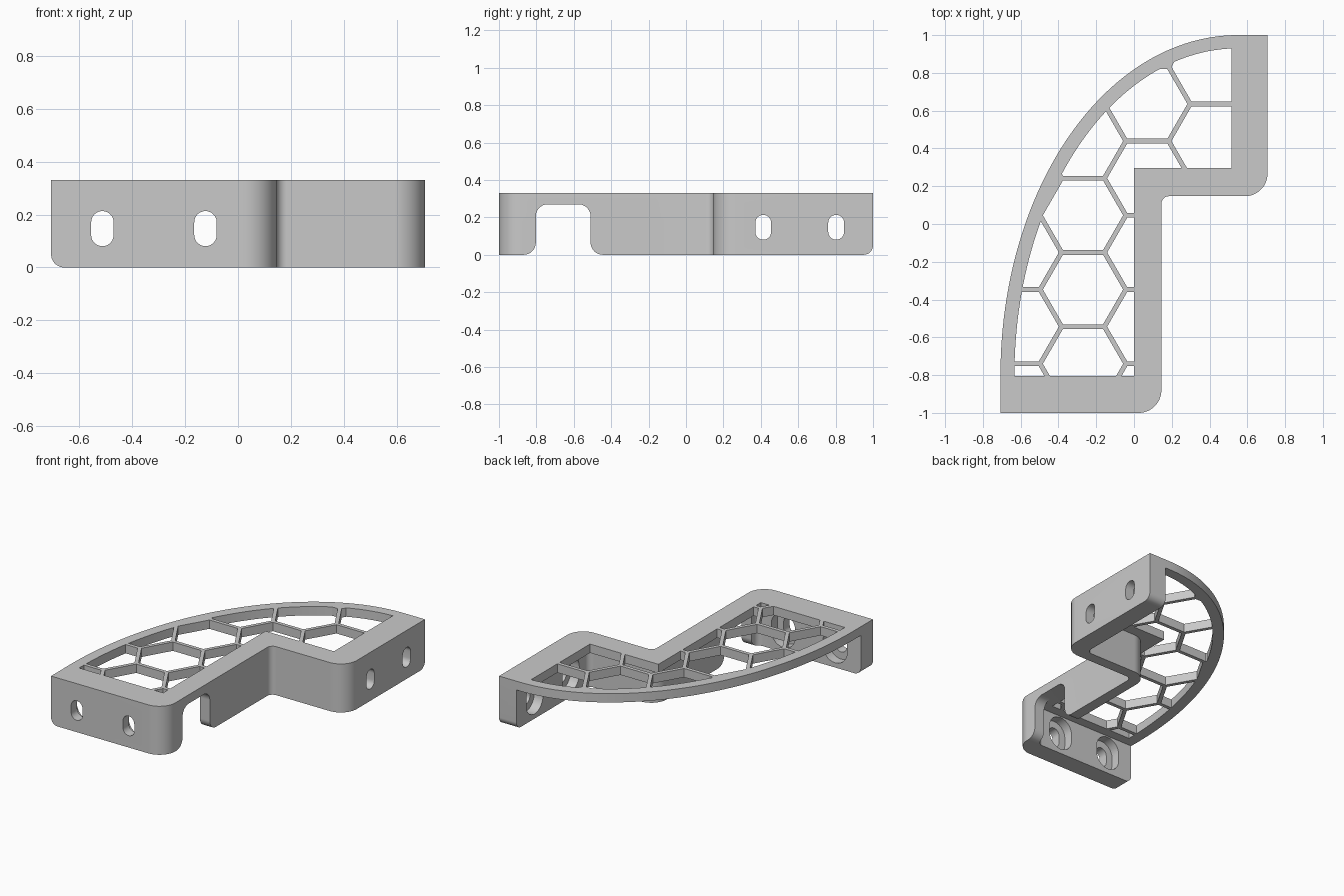
import bpy, bmesh
from math import sin, cos, pi, sqrt, radians

if "Cube" in bpy.data.objects:
    bpy.data.objects.remove(bpy.data.objects["Cube"])

HEIGHT, PLATE_Z = 0.33, 0.27
MOUNT_WALL, SIDE_WALL = 0.13, 0.075
HALF_X, STEP_X, STEP_Y = 0.707, 0.145, 0.147
CURVE_X, CURVE_Y = 0.55, -0.8


def arc(cx, cy, rx, ry, start, end, steps=14):
    """Points along an elliptical arc, angles in degrees."""
    angles = [radians(start + (end - start) * i / steps) for i in range(steps + 1)]
    return [(cx + rx * cos(a), cy + ry * sin(a)) for a in angles]


def prism(name, outlines, low, high, axis="z"):
    """Extrude closed outlines along an axis into one object."""
    place = {"x": lambda a, b, h: (h, a, b),
             "y": lambda a, b, h: (a, h, b),
             "z": lambda a, b, h: (a, b, h)}[axis]
    bm = bmesh.new()
    for outline in outlines:
        bottom = [bm.verts.new(place(a, b, low)) for a, b in outline]
        top = [bm.verts.new(place(a, b, high)) for a, b in outline]
        bm.faces.new(bottom)
        bm.faces.new(top)
        n = len(outline)
        for i in range(n):
            j = (i + 1) % n
            bm.faces.new((bottom[i], bottom[j], top[j], top[i]))
    bmesh.ops.recalc_face_normals(bm, faces=bm.faces)
    mesh = bpy.data.meshes.new(name)
    bm.to_mesh(mesh)
    bm.free()
    obj = bpy.data.objects.new(name, mesh)
    bpy.context.collection.objects.link(obj)
    return obj


def combine(target, cutter, operation="DIFFERENCE"):
    """Apply a boolean and discard the cutter."""
    mod = target.modifiers.new("cut", "BOOLEAN")
    mod.operation, mod.solver, mod.object = operation, "EXACT", cutter
    bpy.context.view_layer.objects.active = target
    bpy.ops.object.modifier_apply(modifier=mod.name)
    bpy.data.objects.remove(cutter)


def slot(cx, cz, width, height):
    """Upright slot with round ends."""
    r, d = width / 2, (height - width) / 2
    return arc(cx, cz + d, r, r, 0, 180) + arc(cx, cz - d, r, r, 180, 360)


# Solid outline: stepped front and right sides, curved back left
ROUND, FILLET = 0.12, 0.04
outer = [(-HALF_X, -1)]
outer += arc(STEP_X - ROUND, -1 + ROUND, ROUND, ROUND, -90, 0)
outer += arc(STEP_X + FILLET, STEP_Y - FILLET, FILLET, FILLET, 180, 90)
outer += arc(HALF_X - ROUND, STEP_Y + ROUND, ROUND, ROUND, -90, 0)
outer += [(HALF_X, 1)]
outer += arc(CURVE_X, CURVE_Y, CURVE_X + HALF_X, 1 - CURVE_Y, 90, 180, 56)
bracket = prism("bracket", [outer], 0, HEIGHT)

# Hollow below the top plate: thick mounting walls, thin walls between them
front_y, right_x = -1 + MOUNT_WALL, HALF_X - MOUNT_WALL
side_x, middle_y = STEP_X - SIDE_WALL, STEP_Y + SIDE_WALL
r, bend = 0.04, FILLET + SIDE_WALL
hollow = [(-1, front_y)]
hollow += arc(side_x - r, front_y + r, r, r, -90, 0)
hollow += arc(side_x + bend, middle_y - bend, bend, bend, 180, 90)
hollow += arc(right_x - r, middle_y + r, r, r, -90, 0)
hollow += [(right_x, 1.2), (-1, 1.2)]
combine(bracket, prism("hollow", [hollow], -0.1, PLATE_Z))

# Honeycomb cells, trimmed to the opening in the top plate
PITCH, RIB = 0.393, 0.025
step_x = PITCH * sqrt(3) / 2
radius = (PITCH - RIB) / sqrt(3)
cells = []
for col in range(-2, 4):
    for row in range(-3, 5):
        cy = -0.347 + PITCH * (row + 0.5 * (col % 2))
        cells.append(arc(-0.27 + step_x * col, cy, radius, radius, 0, 300, 5))
opening = [(0, -0.804), (0, 0.296), (0.515, 0.296), (0.515, 0.929)]
opening += [p for p in arc(CURVE_X, CURVE_Y, CURVE_X + 0.633, 1.73, 90, 180, 56)
            if p[0] < 0.51]
opening += [(-0.633, -0.804)]
honeycomb = prism("honeycomb", cells, 0.2, 0.4)
combine(honeycomb, prism("opening", [opening], 0.22, 0.38), "INTERSECT")
combine(bracket, honeycomb)

# Cable passage through the side wall, flared at the foot
y0, y1, r = -0.803, -0.51, 0.065
passage = [(y0 - r, -0.1)] + arc(y0 - r, r, r, r, -90, 0)
passage += arc(y0 + r, PLATE_Z - r, r, r, 180, 90)
passage += arc(y1 - r, PLATE_Z - r, r, r, 90, 0)
passage += arc(y1 + r, r, r, r, 180, 270) + [(y1 + r, -0.1)]
combine(bracket, prism("passage", [passage], 0.01, 0.3, "x"))

# Rounded lower corners at the free ends of the two mounting walls
r = 0.05
corner = [(-0.8, -0.1), (-HALF_X + r, -0.1)]
corner += arc(-HALF_X + r, r, r, r, 270, 180) + [(-0.8, r)]
combine(bracket, prism("front_corner", [corner], -1.1, -0.8, "y"))
corner = [(1.1, -0.1), (1 - r, -0.1)] + arc(1 - r, r, r, r, -90, 0) + [(1.1, r)]
combine(bracket, prism("right_corner", [corner], 0.5, 0.8, "x"))

# Screw slots with wider recesses on the inside
SLOT_Z, LIP = 0.147, 0.065
for along, axis, through, recess in (
        ((-0.513, -0.123), "y", (-1.1, -0.7), (-1 + LIP, -0.84)),
        ((0.413, 0.803), "x", (0.4, 0.8), (0.55, HALF_X - LIP))):
    narrow = [slot(c, SLOT_Z, 0.085, 0.133) for c in along]
    wide = [slot(c, SLOT_Z, 0.18, 0.23) for c in along]
    combine(bracket, prism("slots", narrow, *through, axis))
    combine(bracket, prism("recesses", wide, *recess, axis))

# Single grey finish
grey = bpy.data.materials.new("grey")
grey.use_nodes = True
colour = (0.59, 0.59, 0.59, 1)
grey.diffuse_color = colour
grey.node_tree.nodes["Principled BSDF"].inputs["Base Color"].default_value = colour
bracket.data.materials.clear()
bracket.data.materials.append(grey)
for face in bracket.data.polygons:
    face.material_index = 0

bpy.ops.object.select_all(action="DESELECT")
bracket.select_set(True)
bpy.context.view_layer.objects.active = bracket
bpy.ops.object.shade_smooth_by_angle(angle=radians(25))
